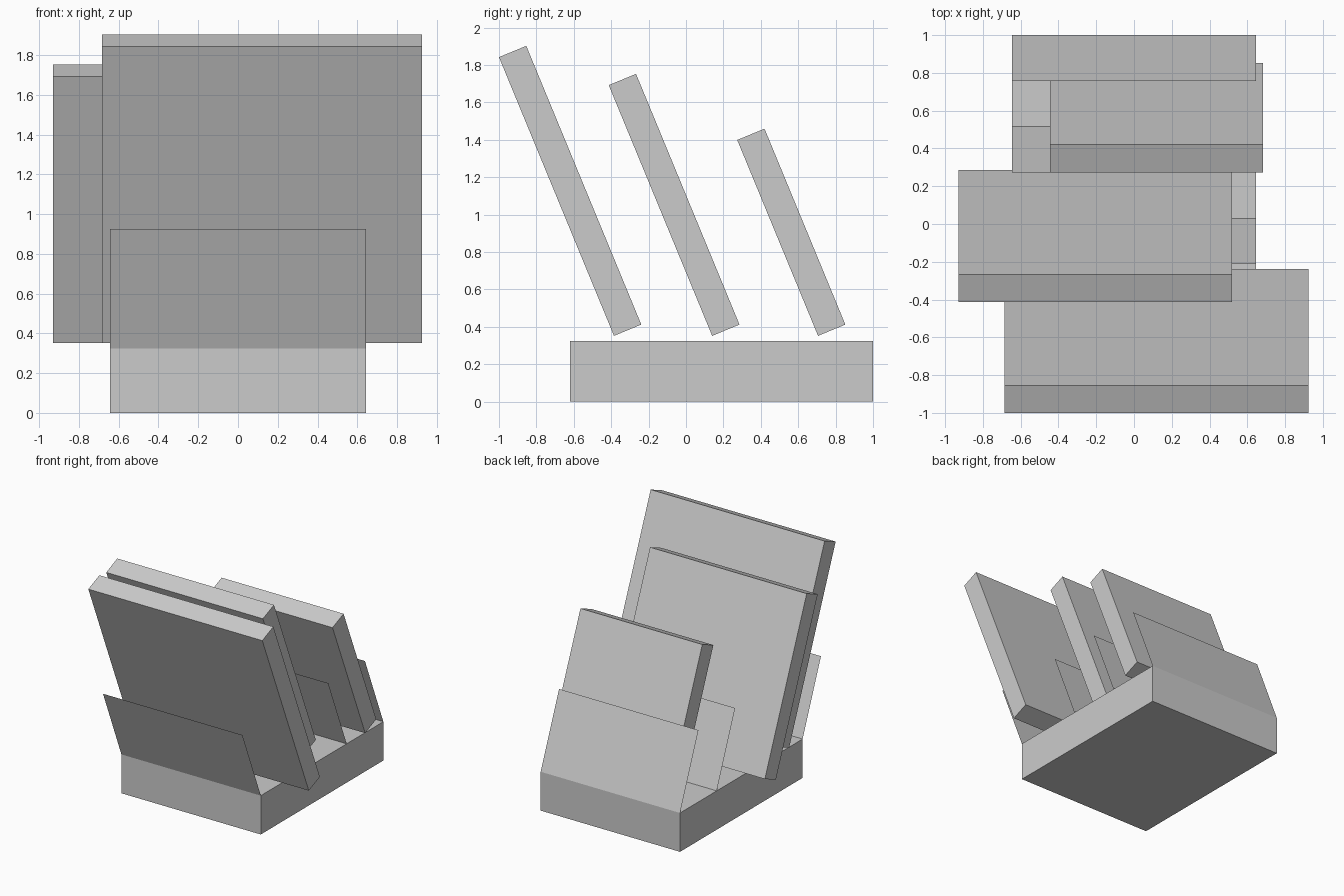
import bpy, bmesh
from mathutils import Vector

if "Cube" in bpy.data.objects:
    bpy.data.objects.remove(bpy.data.objects["Cube"])

grey = bpy.data.materials.new("light_grey")
grey.diffuse_color = (0.6, 0.6, 0.6, 1.0)
grey.use_nodes = True
grey.node_tree.nodes["Principled BSDF"].inputs["Base Color"].default_value = grey.diffuse_color


def finish(name, bm):
    mesh = bpy.data.meshes.new(name)
    bm.to_mesh(mesh)
    bm.free()
    mesh.materials.append(grey)
    obj = bpy.data.objects.new(name, mesh)
    bpy.context.collection.objects.link(obj)
    return obj


def prism(name, x0, x1, profile):
    """Extrude a (y, z) side profile from x0 to x1."""
    bm = bmesh.new()
    face = bm.faces.new([bm.verts.new((x0, y, z)) for y, z in profile])
    ext = bmesh.ops.extrude_face_region(bm, geom=[face])
    moved = [g for g in ext["geom"] if isinstance(g, bmesh.types.BMVert)]
    bmesh.ops.translate(bm, verts=moved, vec=(x1 - x0, 0, 0))
    bmesh.ops.recalc_face_normals(bm, faces=bm.faces)
    return finish(name, bm)


# Base block
HALF, BASE_TOP = 0.645, 0.325
prism("base", -HALF, HALF,
      [(-0.62, 0), (1.0, 0), (1.0, BASE_TOP), (-0.62, BASE_TOP)])

# Paper-thin slanted dividers standing on the base
for i, y in enumerate((-0.62, 0.03, 0.515, 1.0)):
    bm = bmesh.new()
    bm.faces.new([bm.verts.new(p) for p in (
        (-HALF, y, BASE_TOP), (HALF, y, BASE_TOP),
        (HALF, y - 0.243, 0.925), (-HALF, y - 0.243, 0.925))])
    finish(f"divider_{i + 1}", bm)

# Leaning slabs: x range, lower front corner y, length along the slant
lean = Vector((-0.3815, 0.9244))
across = Vector((0.146, 0.0603))
for i, (x0, x1, y, length) in enumerate((
        (-0.685, 0.925, -0.385, 1.612),
        (-0.93, 0.52, 0.14, 1.45),
        (-0.445, 0.683, 0.706, 1.133))):
    low = Vector((y, 0.352))
    high = low + lean * length
    prism(f"slab_{i + 1}", x0, x1, [low, low + across, high + across, high])
